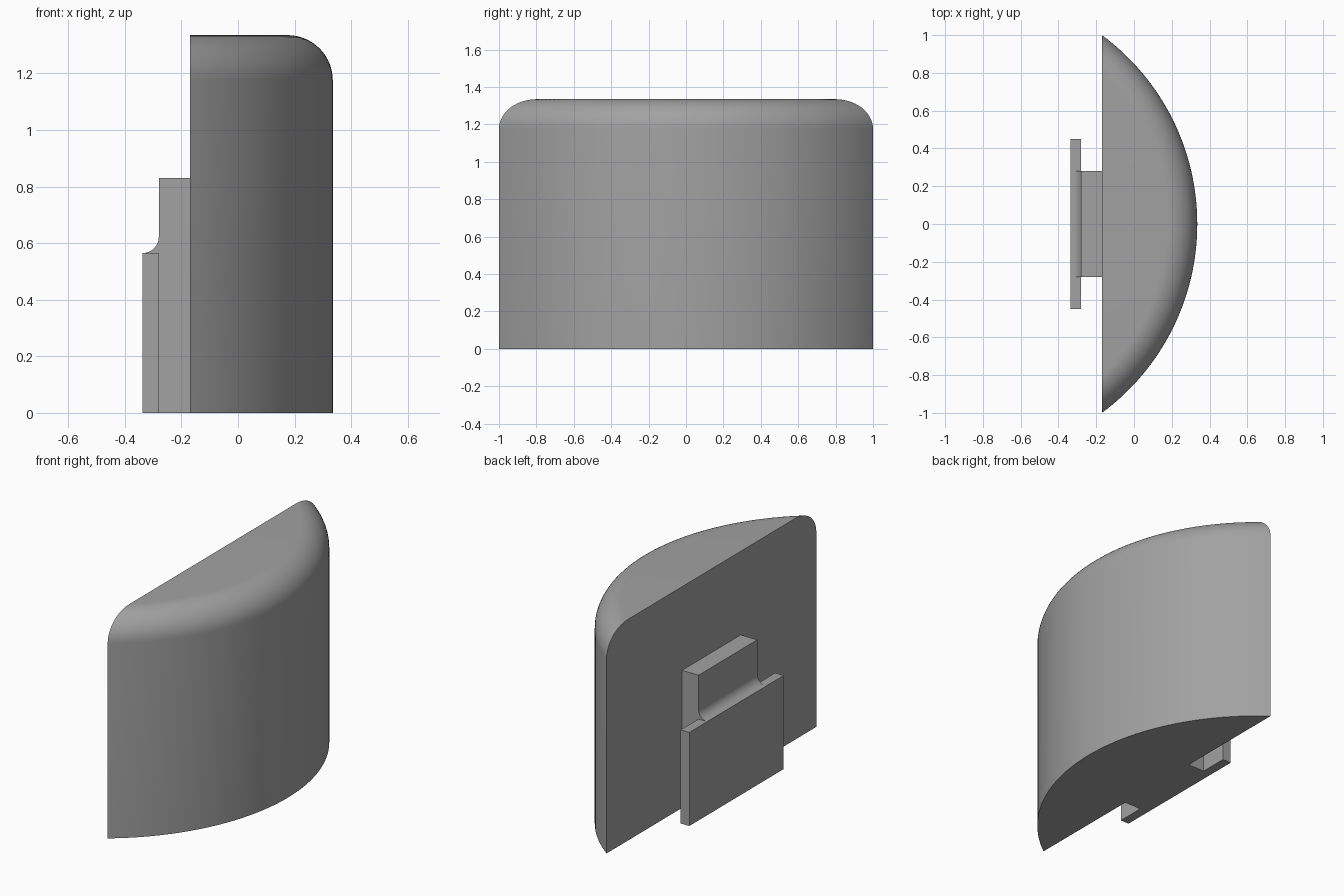
import bpy, bmesh, math

if "Cube" in bpy.data.objects:
    bpy.data.objects.remove(bpy.data.objects["Cube"])

grey = bpy.data.materials.new("mid_grey")
grey.diffuse_color = (0.36, 0.36, 0.36, 1)
grey.use_nodes = True
grey.node_tree.nodes["Principled BSDF"].inputs["Base Color"].default_value = grey.diffuse_color

BACK, FRONT, TOP = -0.17, 0.335, 1.335      # flat face x, bow apex x, height
SAG = FRONT - BACK
RADIUS = (1 + SAG * SAG) / (2 * SAG)        # bow spans y = -1..1
CENTRE = FRONT - RADIUS
FILLET = 0.16


def finish(name, bm):
    bmesh.ops.recalc_face_normals(bm, faces=bm.faces[:])
    mesh = bpy.data.meshes.new(name)
    bm.to_mesh(mesh)
    bm.free()
    mesh.materials.append(grey)
    obj = bpy.data.objects.new(name, mesh)
    bpy.context.collection.objects.link(obj)
    bpy.ops.object.select_all(action='DESELECT')
    obj.select_set(True)
    bpy.context.view_layer.objects.active = obj
    bpy.ops.object.shade_smooth_by_angle(angle=math.radians(30))
    return obj


def prism(name, profile, half_width):
    """Extrude an x-z profile symmetrically along y."""
    bm = bmesh.new()
    a = [bm.verts.new((x, -half_width, z)) for x, z in profile]
    b = [bm.verts.new((x, half_width, z)) for x, z in profile]
    bm.faces.new(a)
    bm.faces.new(b[::-1])
    n = len(profile)
    for i in range(n):
        j = (i + 1) % n
        bm.faces.new((a[i], b[i], b[j], a[j]))
    return finish(name, bm)


# Bowed body: stacked arcs clipped by the flat back, rounded along the top edge
def arc_ring(bm, r, z, n=64):
    half = math.acos((BACK - CENTRE) / r)
    return [bm.verts.new((CENTRE + r * math.cos(t), r * math.sin(t), z))
            for t in (half * (2 * i / n - 1) for i in range(n + 1))]


bm = bmesh.new()
rings = [arc_ring(bm, RADIUS, 0)]
STEPS = 14
for k in range(STEPS + 1):
    a = math.pi / 2 * k / STEPS
    rings.append(arc_ring(bm, RADIUS - FILLET + FILLET * math.cos(a),
                          TOP - FILLET + FILLET * math.sin(a)))
for lo, hi in zip(rings, rings[1:]):
    for i in range(len(lo) - 1):
        bm.faces.new((lo[i], lo[i + 1], hi[i + 1], hi[i]))
bm.faces.new(rings[0])
bm.faces.new(rings[-1])
bm.faces.new([r[0] for r in rings] + [r[-1] for r in reversed(rings)])
finish("bowed_body", bm)

# Mounting stem with a concave fillet running onto the plate
STEM, PLATE, LEDGE, R = -0.28, -0.337, 0.565, 0.057
curve = [(PLATE + R * math.sin(a), LEDGE + R - R * math.cos(a))
         for a in (math.pi / 2 * i / 12 for i in range(13))]
prism("mounting_stem", [(BACK, 0), (STEM, 0), (STEM, LEDGE)] + curve
      + [(STEM, 0.83), (BACK, 0.83)], 0.28)

# Wider retaining plate
prism("retaining_plate", [(PLATE, 0), (STEM, 0), (STEM, LEDGE), (PLATE, LEDGE)], 0.45)
